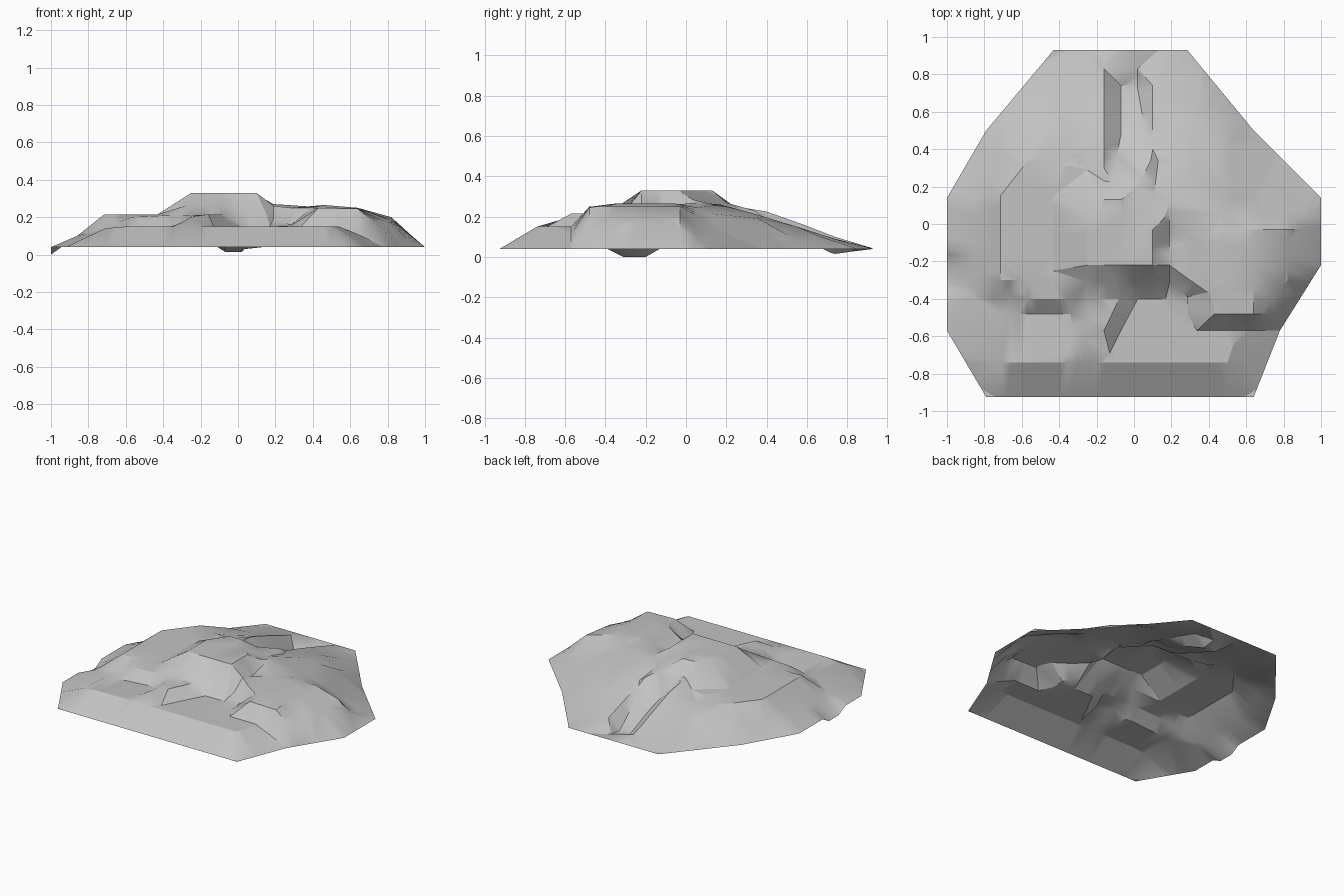
import bpy
import math
from mathutils import Vector
from mathutils.geometry import delaunay_2d_cdt

if "Cube" in bpy.data.objects:
    bpy.data.objects.remove(bpy.data.objects["Cube"], do_unlink=True)

BASE = 0.04
SPACING = 0.05


def level(height, *points):
    """A feature line at one constant height."""
    return [Vector((x, y, height)) for x, y in points]


def slope(*points):
    """A feature line whose height changes along the way."""
    return [Vector(point) for point in points]


def resample(line, closed=False):
    """Split a line into short, even steps."""
    ends = line[1:] + line[:1] if closed else line[1:]
    result = []
    for start, end in zip(line, ends):
        steps = max(1, round((end - start).length / SPACING))
        result += [start.lerp(end, i / steps) for i in range(steps)]
    return result if closed else result + [line[-1]]


# Ground outline, anticlockwise, with a gouge in the west edge
outline = level(BASE, (-.79, -.925), (.64, -.925), (.78, -.57), (1, -.22),
                (1, .14), (.64, .5), (.285, .93), (-.43, .93),
                (-.79, .5), (-1, .14), (-1, -.13))
outline += level(0, (-1, -.2), (-1, -.31)) + level(BASE, (-1, -.39), (-1, -.57))

# Summit and its shoulder
summit_rim = level(.33, (-.07, .13), (-.16, .13), (-.25, 0), (-.25, -.22),
                   (.1, -.22), (.1, -.03), (-.05, .05), (-.07, .13))
summit_shoulder = slope((.19, -.22, .26), (.19, -.1, .23), (.19, .06, .27),
                        (.19, .17, .26), (.11, .17, .24))
summit_back = slope((-.16, .23, .25), (.02, .2, .27), (.09, .34, .23))
back_step = slope((.11, .18, .24), (.13, .34, .2))
gully_side = slope((.1, -.03, .32), (.19, .06, .27))
summit_face = slope((-.25, -.31, .27), (-.1, -.31, .265), (.04, -.31, .23),
                    (.15, -.31, .22))
summit_foot = level(.15, (.02, -.4), (.17, -.4))

# Front shelf and the spur that crosses it
front_rim = slope((-.71, -.74, .14), (-.6, -.74, .15), (.5, -.74, .15),
                  (.54, -.62, .15))
spur_left = slope((-.25, -.4, .215), (-.25, -.57, .2), (-.33, -.72, .155))
spur_right = level(.215, (-.08, -.4), (-.16, -.57))
spur_foot = level(.15, (.01, -.42), (-.07, -.57), (-.15, -.73))
spur_toe = level(.15, (-.33, -.55), (-.36, -.7))

# East ridge with its front wall
east_wall_top = slope((.19, -.22, .26), (.285, -.29, .25), (.43, -.39, .25),
                      (.43, -.48, .25), (.64, -.48, .245), (.79, -.48, .12))
east_wall_foot = slope((.19, -.31, .19), (.285, -.39, .16),
                       (.285, -.57, .15), (.54, -.57, .15), (.66, -.57, .1))
east_crest = slope((.29, -.1, .25), (.46, -.05, .265), (.46, -.35, .265))
east_ridge = slope((.64, -.45, .25), (.64, -.03, .25))
east_edge = slope((.82, -.03, .2), (.82, -.3, .17), (.74, -.4, .18))

# Skewed steps behind the east ridge
step_top = slope((.46, -.03, .26), (.64, -.03, .25), (.82, -.03, .2),
                 (.99, -.03, .045))
step_middle = slope((.46, .06, .245), (.64, .06, .19), (.82, .06, .11),
                    (.99, .06, .045))
step_foot = slope((.5, .13, .215), (.64, .14, .15), (.82, .14, .09))
east_shoulder = slope((.28, .32, .22), (.45, .36, .19), (.52, .4, .15))
east_apron = slope((.36, .67, .1), (.5, .57, .085), (.54, .45, .115))

# West plateau with its two front steps and foot
plateau_rim = level(.215, (-.57, -.3), (-.715, -.3), (-.715, .15),
                    (-.55, .36), (-.43, .32), (-.34, .31), (-.25, .29))
plateau_inside = level(.215, (-.43, -.3), (-.43, .15))
plateau_notch = slope((-.36, .4, .18), (-.33, .36, .18))
plateau_front = slope((-.08, -.4, .215), (-.25, -.4, .215), (-.57, -.4, .2))
upper_step_foot = slope((-.86, -.39, .1), (-.71, -.39, .145),
                        (-.6, -.37, .19))
lower_step_foot = slope((-.71, -.48, .125), (-.57, -.48, .135),
                        (-.34, -.48, .15))
plateau_foot = slope((-.86, -.39, .1), (-.86, .1, .1), (-.72, .4, .11))

# Back slope with a sunken channel
back_slope = level(.15, (-.45, .55), (-.3, .57))
back_slope_east = level(.15, (.18, .55), (.28, .55))
channel_wall = slope((-.16, .25, .25), (-.16, .4, .225), (-.16, .57, .165),
                     (-.16, .74, .1), (-.16, .92, .045))
channel_foot = slope((-.09, .37, .17), (-.07, .48, .12), (-.07, .57, .085),
                     (-.07, .74, .015), (.02, .74, .015), (.02, .92, .04))
channel_bed = slope((.02, .72, .02), (.05, .55, .1), (.02, .4, .17))
channel_side = slope((.1, .4, .19), (.1, .55, .15), (.1, .74, .09))

border = resample(outline, closed=True)
features = [summit_rim, summit_shoulder, summit_back, back_step, gully_side,
            summit_face, summit_foot, front_rim, spur_left, spur_right,
            spur_foot, spur_toe, east_wall_top, east_wall_foot, east_crest,
            east_ridge, east_edge, step_top, step_middle, step_foot,
            east_shoulder, east_apron, plateau_rim, plateau_inside,
            plateau_notch, plateau_front, upper_step_foot, lower_step_foot,
            plateau_foot, back_slope, back_slope_east, channel_wall,
            channel_foot, channel_bed, channel_side]
points = list(border)
for feature in features:
    points += resample(feature)

# Triangulate the lines into one open rock surface
flat, _, faces, sources, _, _ = delaunay_2d_cdt(
    [p.to_2d() for p in points], [], [list(range(len(border)))], 1, .002)
vertices = [(p.x, p.y, points[src[0]].z if src else BASE)
            for p, src in zip(flat, sources)]

mesh = bpy.data.meshes.new("rock_mound")
mesh.from_pydata(vertices, [], faces)
mesh.update()
rock = bpy.data.objects.new("rock_mound", mesh)
bpy.context.collection.objects.link(rock)

# Plain grey stone
stone = bpy.data.materials.new("grey_stone")
stone.use_nodes = True
colour = (.55, .55, .55, 1)
stone.diffuse_color = colour
stone.node_tree.nodes["Principled BSDF"].inputs["Base Color"].default_value = colour
mesh.materials.append(stone)

bpy.context.view_layer.objects.active = rock
rock.select_set(True)
bpy.ops.object.shade_smooth_by_angle(angle=math.radians(28))
